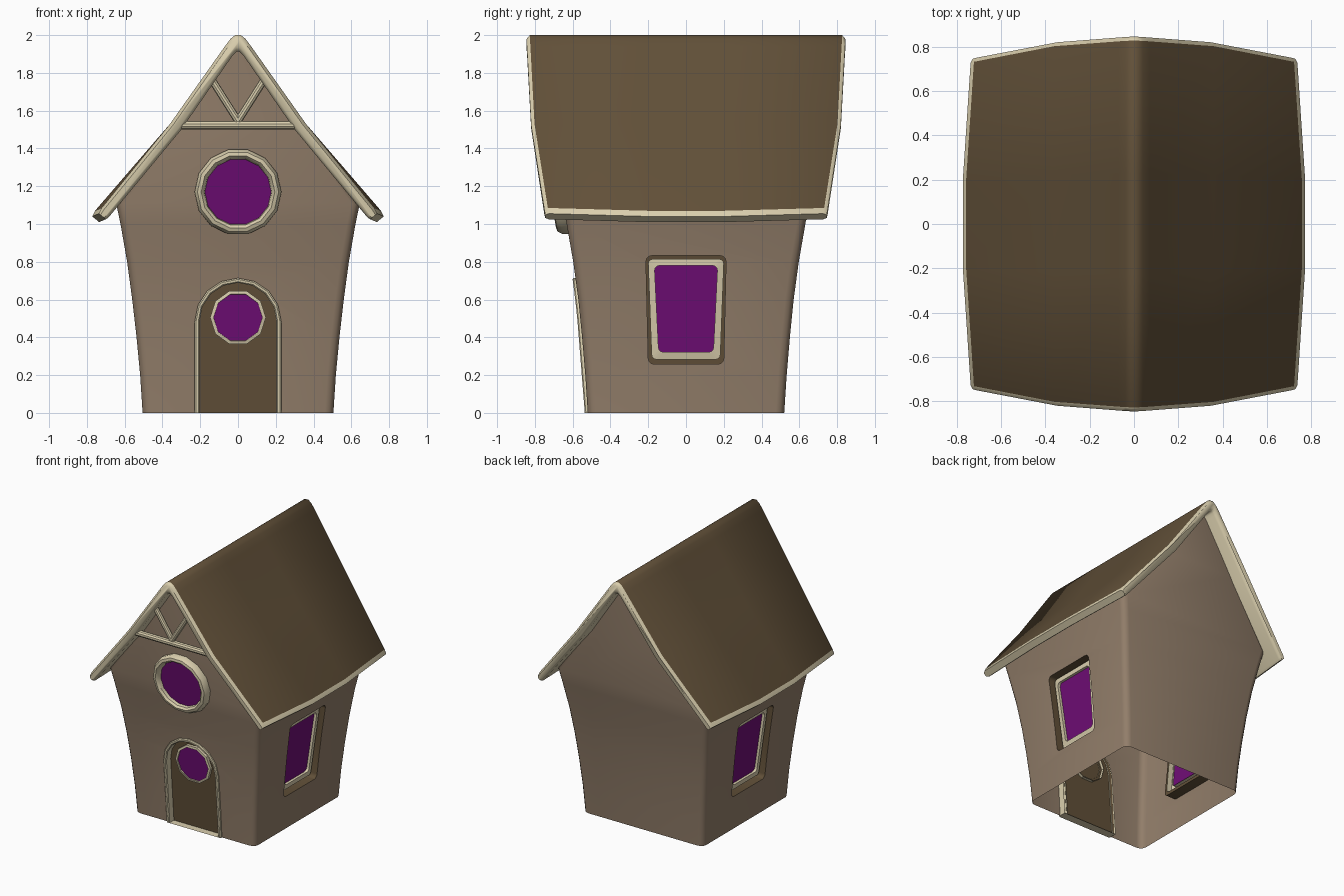
import bpy, bmesh
from math import sin, cos, pi, radians
from mathutils import Vector

if "Cube" in bpy.data.objects:
    bpy.data.objects.remove(bpy.data.objects["Cube"])


def material(name, rgb):
    m = bpy.data.materials.new(name)
    m.diffuse_color = (*rgb, 1)
    m.use_nodes = True
    m.node_tree.nodes["Principled BSDF"].inputs["Base Color"].default_value = m.diffuse_color
    return m


WALL = material("wall_tan", (0.29, 0.21, 0.145))
DARK = material("roof_brown", (0.12, 0.08, 0.04))
CREAM = material("trim_cream", (0.70, 0.62, 0.42))
GLASS = material("glass_purple", (0.16, 0.004, 0.18))
REMOVED = material("removed", (0, 0, 0))


def interp(table, z):
    if z <= table[0][0]:
        return table[0][1]
    for (a, va), (b, vb) in zip(table, table[1:]):
        if z <= b:
            return va + (vb - va) * (z - a) / (b - a)
    return table[-1][1]


# Flare of the walls: half width and half depth against height
HALF_X = [(0, .505), (.2, .518), (.4, .537), (.6, .56), (.8, .587), (1, .622),
          (1.11, .645), (1.54, .31), (1.94, .025)]
HALF_Y = [(0, .52), (.2, .533), (.4, .55), (.6, .57), (.8, .597), (1, .632),
          (1.11, .65), (1.54, .715), (1.94, .745)]


def place(face, outline, d):
    """Lay an outline on a wall, d outward from its surface."""
    if face == "front":
        return [(u, -(interp(HALF_Y, z) + d), z) for u, z in outline]
    s = 1 if face == "right" else -1
    return [(s * (interp(HALF_X, z) + d), u, z) for u, z in outline]


def loft(name, loops, mats, first=None, last=None, pick=lambda k, j: 0):
    """Bridge closed loops; first / last are cap material slots."""
    bm = bmesh.new()
    rows = [[bm.verts.new(p) for p in loop] for loop in loops]
    n = len(rows[0])
    for k in range(len(rows) - 1):
        for j in range(n):
            f = bm.faces.new((rows[k][j], rows[k][(j + 1) % n],
                              rows[k + 1][(j + 1) % n], rows[k + 1][j]))
            f.material_index = pick(k, j)
    for row, slot in ((rows[0], first), (rows[-1], last)):
        if slot is not None:
            bm.faces.new(row).material_index = slot
    bmesh.ops.recalc_face_normals(bm, faces=bm.faces)
    me = bpy.data.meshes.new(name)
    bm.to_mesh(me)
    bm.free()
    ob = bpy.data.objects.new(name, me)
    bpy.context.collection.objects.link(ob)
    for m in mats:
        me.materials.append(m)
    return ob


def smooth(ob, angle=35):
    bpy.ops.object.select_all(action='DESELECT')
    ob.select_set(True)
    bpy.context.view_layer.objects.active = ob
    bpy.ops.object.shade_smooth_by_angle(angle=radians(angle))


def circle(r, cz, n):
    return [(r * cos(2 * pi * i / n), cz + r * sin(2 * pi * i / n)) for i in range(n)]


def arch(w, bottom=0.0):
    top = [(w * cos(pi * i / 8), .485 + w * sin(pi * i / 8)) for i in range(9)]
    return [(w, bottom)] + top + [(-w, bottom)]


def rounded(w_bottom, w_top, z0, z1, r):
    corners = [(w_bottom - r, z0 + r, -90), (w_top - r, z1 - r, 0),
               (r - w_top, z1 - r, 90), (r - w_bottom, z0 + r, 180)]
    return [(x + r * cos(radians(a + s)), z + r * sin(radians(a + s)))
            for x, z, a in corners for s in (0, 30, 60, 90)]


# Wall shell: stacked rounded rectangles, pockets cut out, floor left open
def wall_ring(z):
    hx, hy = interp(HALF_X, z), interp(HALF_Y, z)
    r = min(.045, hx * .6)
    quads = [(hx - r, hy - r, 0), (r - hx, hy - r, 90),
             (r - hx, r - hy, 180), (hx - r, r - hy, 270)]
    return [(x + r * cos(radians(a + s)), y + r * sin(radians(a + s)), z)
            for x, y, a in quads for s in (0, 30, 60, 90)]


shell_mats = [WALL, DARK, REMOVED]
walls = loft("walls", [wall_ring(z) for z, _ in HALF_X], shell_mats, first=2, last=0)

POCKET = rounded(.20, .212, .258, .832, .03)
for face, outline, depth in (("front", arch(.222, -.1), -.05),
                             ("right", POCKET, -.08), ("left", POCKET, -.08)):
    cutter = loft(face + "_cutter", [place(face, outline, depth), place(face, outline, .2)],
                  shell_mats, first=2, last=1, pick=lambda k, j: 1)
    cutter.hide_render = True
    cutter.hide_viewport = False
    mod = walls.modifiers.new("cut", 'BOOLEAN')
    mod.operation = 'DIFFERENCE'
    mod.solver = 'EXACT'
    mod.object = cutter
    bpy.context.view_layer.objects.active = walls
    bpy.ops.object.modifier_apply(modifier=mod.name)
    bpy.data.objects.remove(cutter)

bm = bmesh.new()
bm.from_mesh(walls.data)
bmesh.ops.delete(bm, geom=[f for f in bm.faces if f.material_index == 2], context='FACES')
bm.to_mesh(walls.data)
bm.free()
smooth(walls)

# Roof: closed section with rounded cream rim, bowed eaves and gable ends
OUTER = [(.015, 2), (.04, 1.98), (.07, 1.94), (.36, 1.53), (.757, 1.07), (.772, 1.04)]
INNER = [(.008, 1.912), (.015, 1.906), (.03, 1.89), (.30, 1.50), (.72, 1.02), (.735, 1.01)]
HALF_LEN = [(1.04, .745), (1.53, .82), (2, .845)]


def roof_ring(t, inset, shrink):
    bow = max(0, (abs(t) - .27) / .73)
    rings = [[], []]
    for o, i in zip(OUTER, INNER):
        y = t * (interp(HALF_LEN, o[1]) - inset)
        mid = (Vector(o) + Vector(i)) / 2
        low = 1 if o[1] < 1.2 else 0
        for ring, p in zip(rings, (o, i)):
            q = Vector(p).lerp(mid, shrink)
            ring.append((q.x - .035 * bow * low, y, q.y + .015 * bow * low))
    flip = lambda pts: [(-x, y, z) for x, y, z in pts]
    out, inn = rings
    return flip(out)[::-1] + out + inn[::-1] + flip(inn)


columns = [(-1, 0, .5), (-1, .018, 0), (-.27, 0, 0), (.27, 0, 0), (1, .018, 0), (1, 0, .5)]
top_edges = range(1, 2 * len(OUTER) - 2)
roof = loft("roof", [roof_ring(*c) for c in columns], [DARK, CREAM], first=1, last=1,
            pick=lambda k, j: 0 if 0 < k < 4 and j in top_edges else 1)
smooth(roof, 50)


# Gable truss on the front
def bar(name, p, q, r):
    p, q = Vector(p), Vector(q)
    bpy.ops.mesh.primitive_cylinder_add(vertices=10, radius=r, depth=(q - p).length,
                                        location=(p + q) / 2)
    ob = bpy.context.object
    ob.name = name
    ob.rotation_euler = (q - p).to_track_quat('Z', 'Y').to_euler()
    ob.data.materials.append(CREAM)
    smooth(ob)


bar("truss_beam", (-.31, -.79, 1.523), (.31, -.79, 1.523), .023)
for s, side in ((1, "right"), (-1, "left")):
    bar("truss_brace_" + side, (0, -.79, 1.545), (s * .155, -.80, 1.79), .02)

# Side windows
FRAME = rounded(.182, .20, .283, .815, .025)
PANE = rounded(.146, .166, .322, .78, .025)
for face in ("right", "left"):
    steps = [(POCKET, -.08), (FRAME, -.08), (FRAME, -.04), (PANE, -.035), (PANE, -.065)]
    loft(face + "_window_frame", [place(face, o, d) for o, d in steps], [CREAM, DARK],
         pick=lambda k, j: 1 if k == 0 else 0)
    loft(face + "_window_glass", [place(face, PANE, -.055)], [GLASS], first=0)

# Round upper window
steps = [(.228, -.02), (.23, .03), (.215, .055), (.195, .06), (.18, .045), (.174, .01)]
smooth(loft("round_window_frame",
            [place("front", circle(r, 1.17, 14), d) for r, d in steps], [CREAM]))
loft("round_window_glass", [place("front", circle(.178, 1.17, 14), .02)], [GLASS], first=0)

# Door with arched frame and porthole
steps = [(.229, -.05), (.229, .01), (.222, .016), (.21, .016), (.204, .01), (.204, -.05)]
smooth(loft("door_frame", [place("front", arch(w), d) for w, d in steps], [CREAM]))
loft("door", [place("front", arch(.206), -.04)], [DARK], first=0)
steps = [(.148, -.06), (.148, -.018), (.13, -.014), (.128, -.04)]
loft("door_window_frame", [place("front", circle(r, .505, 10), d) for r, d in steps], [CREAM])
loft("door_window_glass", [place("front", circle(.131, .505, 10), -.022)], [GLASS], first=0)
